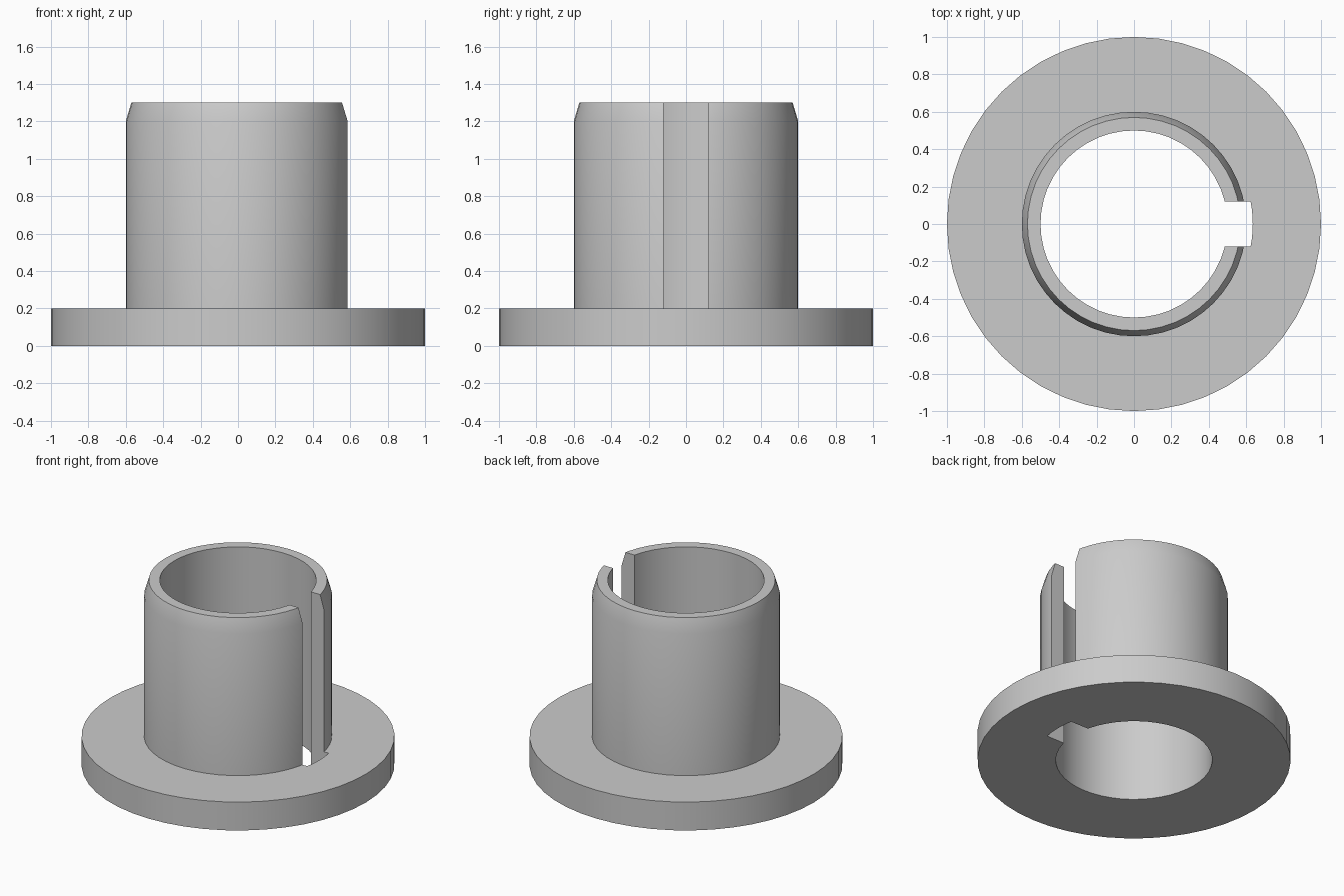
import bpy, bmesh
from math import sin, cos, tau, radians, asin

cube = bpy.data.objects.get("Cube")
if cube:
    bpy.data.objects.remove(cube, do_unlink=True)

SEGMENTS = 48
BORE, SLEEVE, TIP, FLANGE = 0.5, 0.6, 0.57, 1.0
FLANGE_TOP, CHAMFER, TOP = 0.2, 1.2, 1.3
SLOT_REACH, SLOT_HALF = 0.635, 0.12

grey = bpy.data.materials.new("plain grey")
grey.use_nodes = True
colour = (0.6, 0.6, 0.6, 1)
grey.diffuse_color = colour
grey.node_tree.nodes["Principled BSDF"].inputs["Base Color"].default_value = colour


def finish(bm, name):
    bmesh.ops.recalc_face_normals(bm, faces=bm.faces)
    mesh = bpy.data.meshes.new(name)
    bm.to_mesh(mesh)
    bm.free()
    mesh.materials.append(grey)
    obj = bpy.data.objects.new(name, mesh)
    bpy.context.collection.objects.link(obj)
    return obj


def lathe(name, profile):
    """Revolve a closed (radius, height) profile around z."""
    bm = bmesh.new()
    rings = []
    for i in range(SEGMENTS):
        a = tau * i / SEGMENTS
        rings.append([bm.verts.new((r * cos(a), r * sin(a), z)) for r, z in profile])
    n = len(profile)
    for i in range(SEGMENTS):
        a, b = rings[i], rings[(i + 1) % SEGMENTS]
        for j in range(n):
            k = (j + 1) % n
            bm.faces.new((a[j], b[j], b[k], a[k]))
    return finish(bm, name)


def prism(name, outline, low, high):
    """Extrude a plan outline between two heights."""
    bm = bmesh.new()
    base = bm.faces.new([bm.verts.new((x, y, low)) for x, y in outline])
    moved = bmesh.ops.extrude_face_region(bm, geom=[base])["geom"]
    verts = [v for v in moved if isinstance(v, bmesh.types.BMVert)]
    bmesh.ops.translate(bm, vec=(0, 0, high - low), verts=verts)
    return finish(bm, name)


# Flanged sleeve with a tapered tip and a straight bore
bushing = lathe("flanged_bushing", [
    (BORE, 0), (FLANGE, 0), (FLANGE, FLANGE_TOP), (SLEEVE, FLANGE_TOP),
    (SLEEVE, CHAMFER), (TIP, TOP), (BORE, TOP)])

# Keyway slot on the left side, running full height with a rounded outer wall
half_angle = asin(SLOT_HALF / SLOT_REACH)
arc = [half_angle * t / 3 for t in range(-3, 4)]
outline = [(0.2, -SLOT_HALF)]
outline += [(SLOT_REACH * cos(a), SLOT_REACH * sin(a)) for a in arc]
outline += [(0.2, SLOT_HALF)]
cutter = prism("slot_cutter", outline, -0.1, TOP + 0.1)
cutter.hide_render = True

cut = bushing.modifiers.new("Slot", "BOOLEAN")
cut.operation = "DIFFERENCE"
cut.solver = "EXACT"
cut.object = cutter

bpy.ops.object.select_all(action="DESELECT")
bpy.context.view_layer.objects.active = bushing
bushing.select_set(True)
bpy.ops.object.modifier_apply(modifier=cut.name)
bpy.data.objects.remove(cutter, do_unlink=True)
bpy.ops.object.shade_smooth_by_angle(angle=radians(30))
